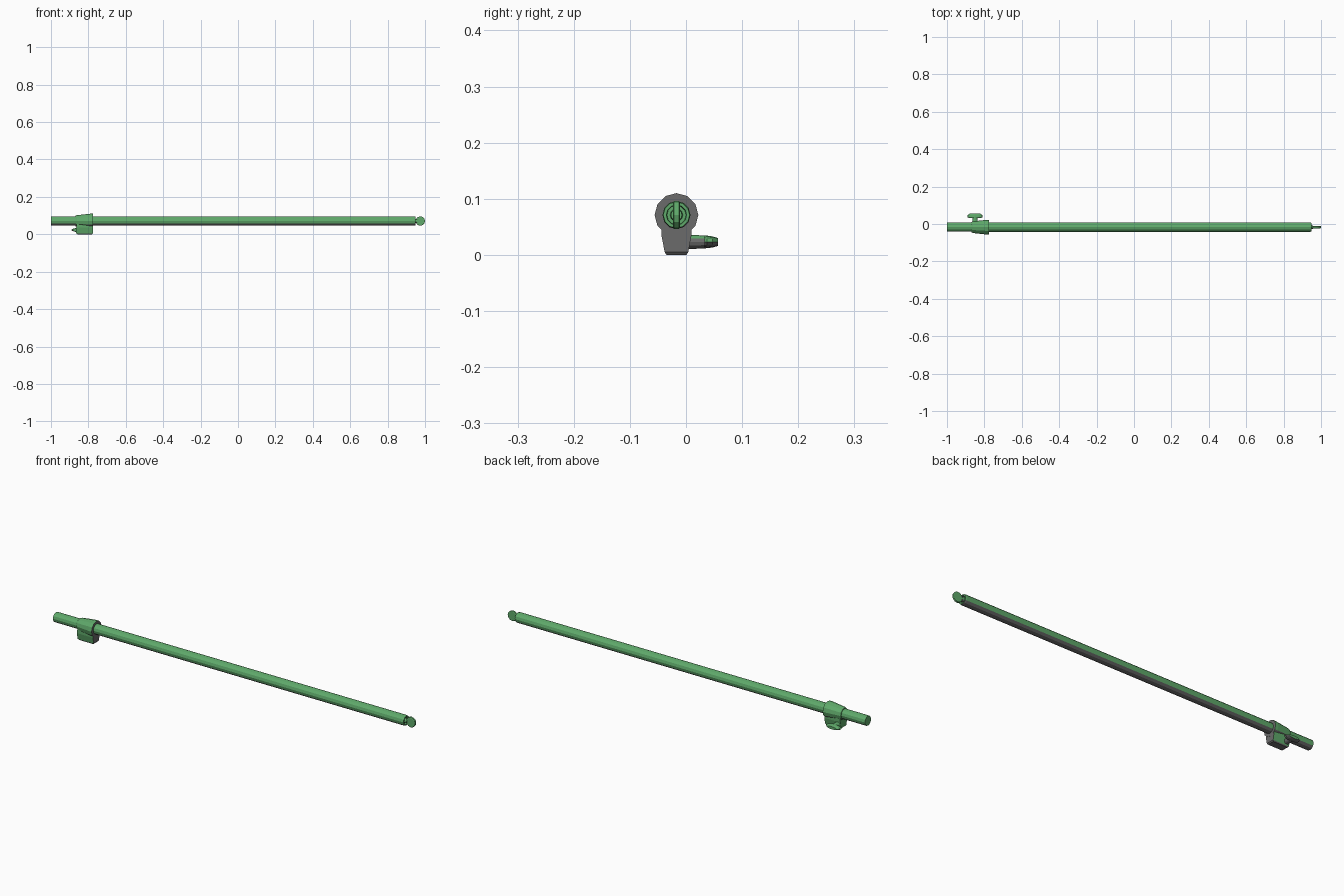
import bpy, bmesh, math

if "Cube" in bpy.data.objects:
    bpy.data.objects.remove(bpy.data.objects["Cube"])


def material(name, rgb):
    m = bpy.data.materials.new(name)
    m.diffuse_color = (*rgb, 1)
    m.use_nodes = True
    m.node_tree.nodes["Principled BSDF"].inputs["Base Color"].default_value = m.diffuse_color
    return m


AY, AZ = -0.017, 0.071   # pole axis
green = material("green_paint", (0.115, 0.40, 0.145))
grey = material("dark_grey", (0.145, 0.145, 0.145))


def loft(name, rings, is_grey=lambda n: False):
    """Skin equal-length rings, cap both ends; is_grey picks grey faces by normal."""
    bm = bmesh.new()
    rs = [[bm.verts.new(p) for p in r] for r in rings]
    n = len(rs[0])
    for a, b in zip(rs, rs[1:]):
        for i in range(n):
            j = (i + 1) % n
            bm.faces.new((a[i], a[j], b[j], b[i]))
    bm.faces.new(rs[0])
    bm.faces.new(rs[-1])
    bmesh.ops.recalc_face_normals(bm, faces=bm.faces)
    bm.normal_update()
    for f in bm.faces:
        f.material_index = int(is_grey(f.normal))
    me = bpy.data.meshes.new(name)
    bm.to_mesh(me)
    bm.free()
    me.materials.append(green)
    me.materials.append(grey)
    ob = bpy.data.objects.new(name, me)
    bpy.context.collection.objects.link(ob)
    return ob


def ring_x(x, r, n=12):
    return [(x, AY + r * math.sin(2 * math.pi * i / n),
             AZ + r * math.cos(2 * math.pi * i / n)) for i in range(n)]


def ring_y(x, y, z, rx, rz, n=12):
    return [(x + rx * math.cos(2 * math.pi * i / n), y,
             z + rz * math.sin(2 * math.pi * i / n)) for i in range(n)]


def underside(n):
    return n.z < -0.4


def end_or_under(n):
    return n.x > 0.7 or n.z < -0.4


# Telescoping pole, dark along its underside
loft("inner_pole", [ring_x(-1, 0.0243), ring_x(-0.80, 0.0243)], underside)
loft("outer_pole", [ring_x(-0.83, 0.0250), ring_x(0.940, 0.0250),
                    ring_x(0.948, 0.0235), ring_x(0.948, 0.018), ring_x(0.938, 0.017)],
     underside)

# Tip with flat round tongue
loft("tip_stem", [ring_x(0.93, 0.012), ring_x(0.956, 0.010)], underside)
loft("tip_tongue", [ring_y(0.975, AY - 0.0065, AZ, 0.022, 0.022),
                    ring_y(0.975, AY - 0.0045, AZ, 0.025, 0.025),
                    ring_y(0.975, AY + 0.0045, AZ, 0.025, 0.025),
                    ring_y(0.975, AY + 0.0065, AZ, 0.022, 0.022)])

# Tapered clamp collar with a grey end face
loft("clamp_collar", [ring_x(-0.868, 0.028), ring_x(-0.862, 0.031),
                      ring_x(-0.790, 0.039), ring_x(-0.775, 0.039)], end_or_under)


# Clamp block under the collar: narrower toward the bottom
def block_ring(z, hw, x0, x1):
    return [(x0, AY - hw, z), (x1, AY - hw, z), (x1, AY + hw, z), (x0, AY + hw, z)]


loft("clamp_block", [block_ring(0.0, 0.018, -0.858, -0.780),
                     block_ring(0.005, 0.021, -0.865, -0.776),
                     block_ring(0.036, 0.027, -0.865, -0.776),
                     block_ring(0.058, 0.027, -0.862, -0.776)], end_or_under)

# Clamp knob: stem and wide wing
KX, KZ = -0.85, 0.023
loft("knob_stem", [ring_y(KX, AY + 0.01, KZ, 0.015, 0.013),
                   ring_y(KX, 0.022, KZ, 0.014, 0.012),
                   ring_y(KX, 0.040, KZ, 0.013, 0.011)], end_or_under)
loft("knob_wing", [ring_y(KX, 0.033, KZ, 0.034, 0.010),
                   ring_y(KX, 0.037, KZ, 0.041, 0.011),
                   ring_y(KX, 0.047, KZ, 0.040, 0.010),
                   ring_y(KX, 0.057, KZ, 0.026, 0.007)], end_or_under)
